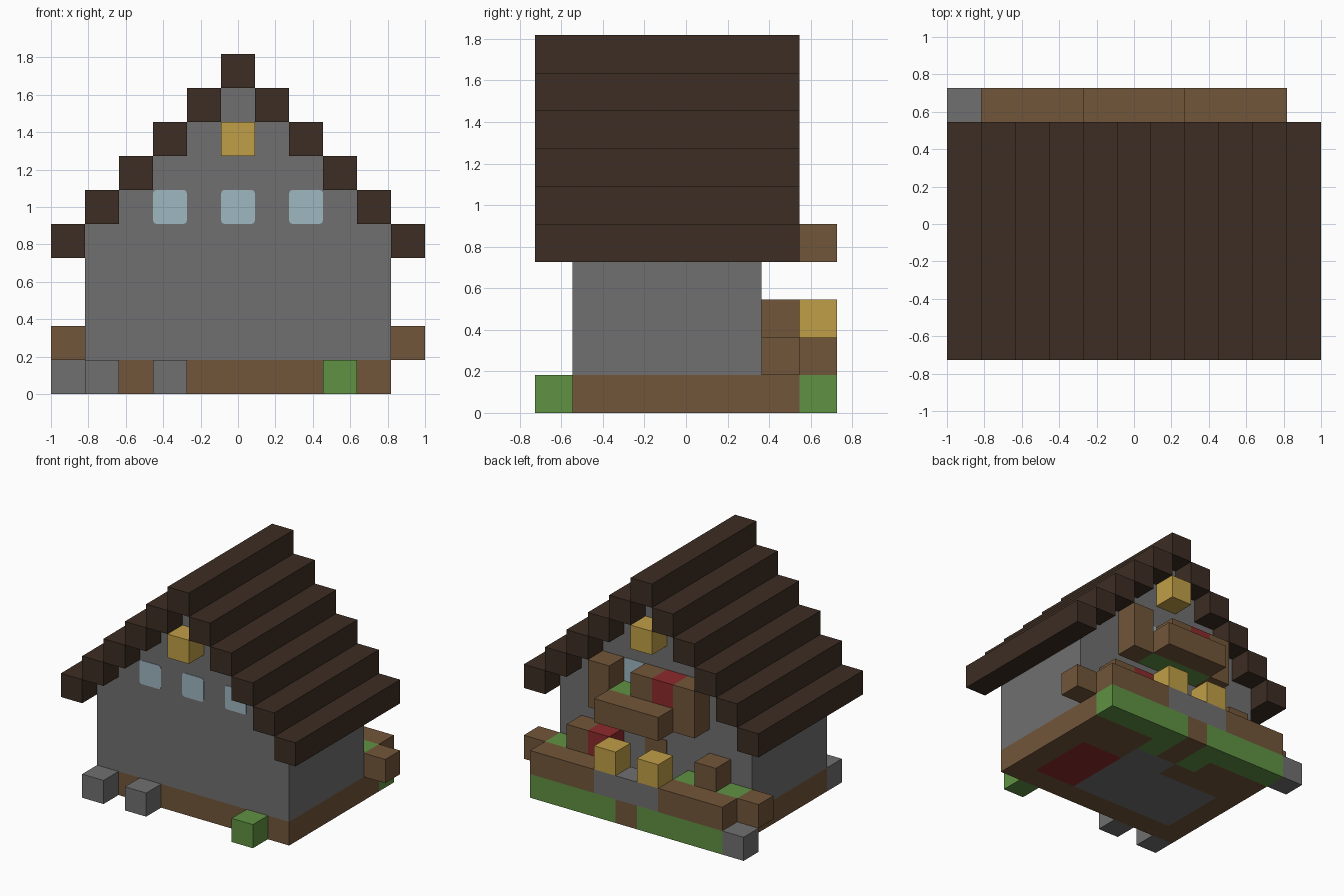
import bpy, bmesh, math
from mathutils import Vector

cube = bpy.data.objects.get("Cube")
if cube:
    bpy.data.objects.remove(cube, do_unlink=True)

U = 2 / 11  # block size


def srgb(code):
    out = []
    for i in (0, 2, 4):
        c = int(code[i:i + 2], 16) / 255
        out.append(c / 12.92 if c <= 0.04045 else ((c + 0.055) / 1.055) ** 2.4)
    return (*out, 1)


def material(name, code):
    m = bpy.data.materials.new(name)
    m.use_nodes = True
    m.diffuse_color = srgb(code)
    node = m.node_tree.nodes["Principled BSDF"]
    node.inputs["Base Color"].default_value = srgb(code)
    node.inputs["Roughness"].default_value = 0.9
    return m


ROOF = material("dark wood", "3c2d23")
STONE = material("grey stone", "707070")
WOOD = material("brown wood", "72563a")
GRASS = material("grass green", "609142")
LAMP = material("lamp gold", "c09f47")
RED = material("red", "8c2a2c")
GLASS = material("pale blue glass", "9eb7c0")


def finish(name, bm, *mats):
    bmesh.ops.recalc_face_normals(bm, faces=bm.faces)
    mesh = bpy.data.meshes.new(name)
    bm.to_mesh(mesh)
    bm.free()
    for m in mats:
        mesh.materials.append(m)
    ob = bpy.data.objects.new(name, mesh)
    bpy.context.collection.objects.link(ob)
    return ob


def block(name, mat, x, row, layer, x2=None, row2=None, layer2=None):
    """Box covering an inclusive range of block cells; row counts from the front."""
    x2 = x if x2 is None else x2
    row2 = row if row2 is None else row2
    layer2 = layer if layer2 is None else layer2
    lo = Vector((x - 0.5, row - 4, layer)) * U
    hi = Vector((x2 + 0.5, row2 - 3, layer2 + 1)) * U
    bm = bmesh.new()
    bmesh.ops.create_cube(bm, size=1)
    for v in bm.verts:
        v.co = Vector([(lo[i] + hi[i]) / 2 + v.co[i] * (hi[i] - lo[i]) for i in range(3)])
    return finish(name, bm, mat)


def prism(name, mat, outline, y0, y1):
    """Extrude an xz outline along y."""
    bm = bmesh.new()
    face = bm.faces.new([bm.verts.new((x, y0, z)) for x, z in outline])
    geo = bmesh.ops.extrude_face_region(bm, geom=[face], use_keep_orig=True)["geom"]
    for v in geo:
        if isinstance(v, bmesh.types.BMVert):
            v.co.y = y1
    return finish(name, bm, mat)


# Foundation, coloured cell by cell
def floor_index(x, row):
    if row == 7:
        return 0 if x == 0 else 1
    if row == 6:
        return 1 if abs(x) == 1 else 0
    if row == 5:
        return 2 if x in (0, 1) else 0
    if row in (2, 3, 4):
        if x in (2, 3):
            return 3
        if -3 <= x <= 1:
            return 2
    return 0


bm = bmesh.new()
grid = [[bm.verts.new(((i - 4.5) * U, (j - 3) * U, 0)) for j in range(8)] for i in range(10)]
for i in range(9):
    for j in range(7):
        bm.faces.new((grid[i][j], grid[i + 1][j], grid[i + 1][j + 1], grid[i][j + 1]))
geo = bmesh.ops.extrude_face_region(bm, geom=bm.faces[:], use_keep_orig=True)["geom"]
for v in geo:
    if isinstance(v, bmesh.types.BMVert):
        v.co.z = U
bmesh.ops.recalc_face_normals(bm, faces=bm.faces)
for f in bm.faces:
    p = f.calc_center_median() - f.normal * 0.03
    f.material_index = floor_index(round(p.x / U), math.floor(p.y / U + 4))
finish("foundation", bm, WOOD, GRASS, STONE, RED)

# Stone walls with stepped gables
half = [(4.5, 1), (4.5, 5)]
for k in range(5, 9):
    half += [(8.5 - k, k), (8.5 - k, k + 1)]
outline = half + [(-x, z) for x, z in reversed(half)]
prism("house_walls", STONE, [(x * U, z * U) for x, z in outline], -3 * U, 2 * U)

# Stepped roof
for k in range(4, 9):
    for side, label in ((1, "left"), (-1, "right")):
        block(f"roof_step_{label}_{k - 3}", ROOF, side * (9 - k), 0, k, row2=6)
block("roof_ridge", ROOF, 0, 0, 9, row2=6)

# Gable lamps
block("front_gable_lamp", LAMP, 0, 0, 7)
block("back_gable_lamp", LAMP, 0, 6, 7)


# Windows with rounded corners
def window(name, x, y0, y1):
    r, h = 0.02, U / 2
    pts = []
    for quarter, (sx, sz) in enumerate(((1, 1), (-1, 1), (-1, -1), (1, -1))):
        for step in range(4):
            a = (quarter + step / 3) * math.pi / 2
            pts.append((x * U + sx * (h - r) + r * math.cos(a),
                        5.5 * U + sz * (h - r) + r * math.sin(a)))
    prism(name, GLASS, pts, y0, y1)


for n, x in enumerate((-2, 0, 2)):
    window(f"front_window_{n + 1}", x, -3 * U - 0.004, -3 * U)
for n, x in enumerate((-1, 1)):
    window(f"back_window_{n + 1}", x, 2 * U, 2 * U + 0.004)

# Back door
prism("back_door", WOOD, [(sx * U / 2, z * U) for sx, z in ((-1, 1), (1, 1), (1, 3), (-1, 3))],
      2 * U, 2 * U + 0.004)

# Garden planters and fence
for s, label in ((1, "left"), (-1, "right")):
    lo, hi = sorted((s * 2, s * 4))
    block(f"{label}_fence", WOOD, lo, 7, 1, x2=hi)
    block(f"{label}_planter_soil", GRASS, lo, 6, 1, x2=hi)
    block(f"{label}_planter_end", WOOD, s * 5, 6, 1)
    block(f"{label}_planter_bush", WOOD, s * 3, 6, 2)
    block(f"{label}_step_lamp", LAMP, s, 7, 2)
block("planter_flower", RED, 2, 6, 2)
block("entrance_step", STONE, -1, 7, 1, x2=1)

# Raised flower box below the back windows
block("flower_box_front", WOOD, -1, 7, 4, x2=1)
block("flower_box_soil", GRASS, -1, 6, 4, x2=1)
for s, label in ((1, "left"), (-1, "right")):
    block(f"flower_box_{label}_post", WOOD, s * 2, 6, 4, layer2=5)
block("flower_box_plant", WOOD, 0, 6, 5)
block("flower_box_flower", RED, -1, 6, 5)

# Loose ground blocks
block("front_stone_outer", STONE, -4, 0, 0)
block("front_stone_inner", STONE, -2, 0, 0)
block("front_bush", GRASS, 3, 0, 0)
block("back_corner_stone", STONE, -5, 7, 0)
